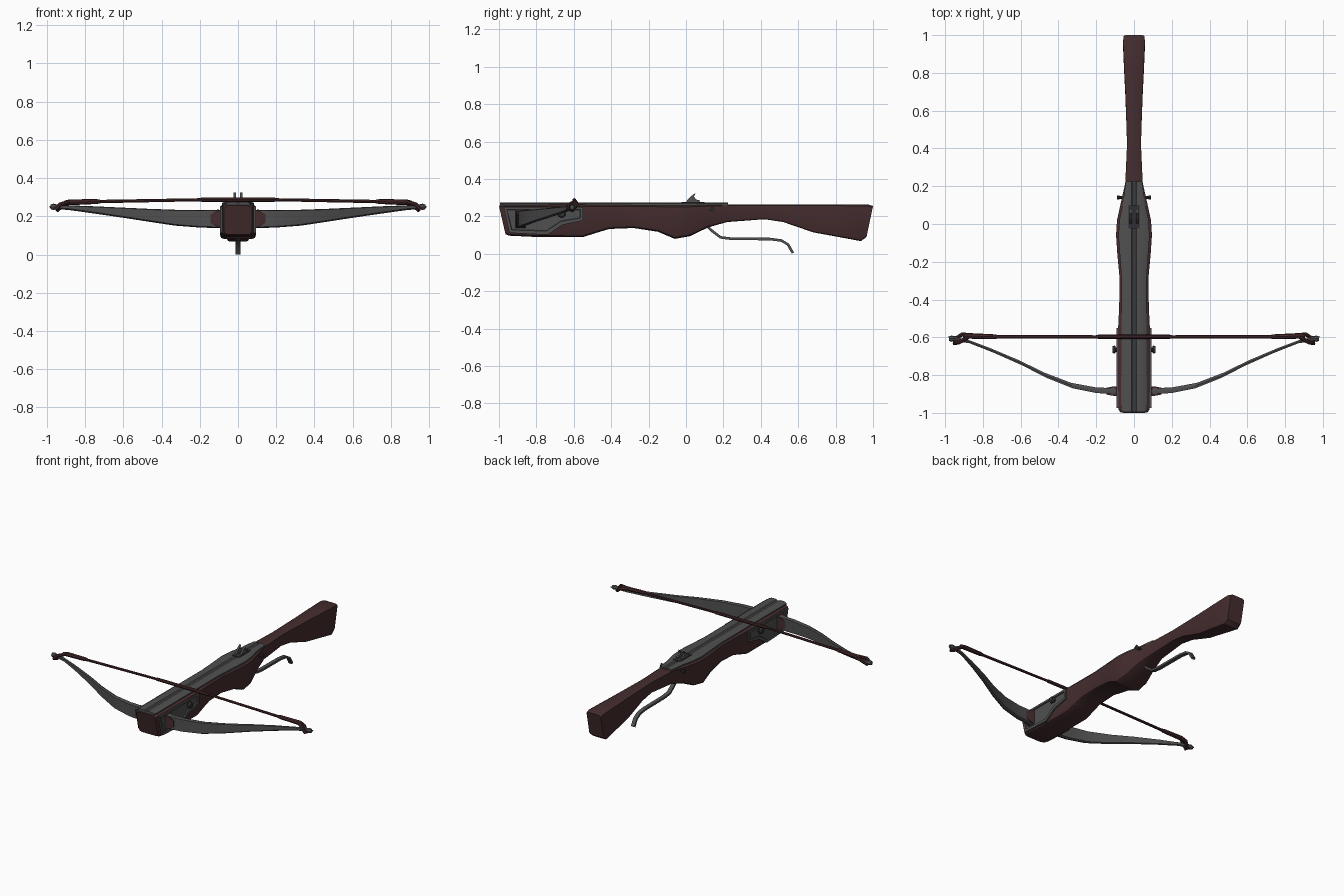
import bpy, bmesh, math
from mathutils import Vector

cube = bpy.data.objects.get("Cube")
if cube:
    bpy.data.objects.remove(cube, do_unlink=True)


def material(name, rgb):
    m = bpy.data.materials.new(name)
    m.use_nodes = True
    m.diffuse_color = (*rgb, 1)
    m.node_tree.nodes["Principled BSDF"].inputs["Base Color"].default_value = (*rgb, 1)
    return m


WOOD = material("dark red wood", (0.06, 0.026, 0.028))
METAL = material("dark grey metal", (0.08, 0.08, 0.08))
CORD = material("dark red cord", (0.062, 0.022, 0.023))
BLACK = material("black steel", (0.03, 0.03, 0.032))


def finish(name, bm, mat):
    bmesh.ops.recalc_face_normals(bm, faces=bm.faces)
    mesh = bpy.data.meshes.new(name)
    bm.to_mesh(mesh)
    bm.free()
    mesh.materials.append(mat)
    ob = bpy.data.objects.new(name, mesh)
    bpy.context.collection.objects.link(ob)
    bpy.ops.object.select_all(action='DESELECT')
    ob.select_set(True)
    bpy.context.view_layer.objects.active = ob
    bpy.ops.object.shade_smooth_by_angle(angle=math.radians(32))
    return ob


def loft(name, rings, mat):
    """Skin a list of equal-length rings and cap both ends."""
    bm = bmesh.new()
    rows = [[bm.verts.new(p) for p in r] for r in rings]
    n = len(rows[0])
    for a, b in zip(rows, rows[1:]):
        for i in range(n):
            j = (i + 1) % n
            bm.faces.new((a[i], a[j], b[j], b[i]))
    bm.faces.new(rows[0])
    bm.faces.new(rows[-1])
    return finish(name, bm, mat)


def tube(name, pts, radii, mat, sides=8):
    pts = [Vector(p) for p in pts]
    rings = []
    for i, p in enumerate(pts):
        d = pts[min(i + 1, len(pts) - 1)] - pts[max(i - 1, 0)]
        u = d.orthogonal().normalized() if i == 0 else (u - d * u.dot(d) / d.dot(d)).normalized()
        v = d.normalized().cross(u)
        angs = [math.tau * k / sides for k in range(sides)]
        rings.append([p + (u * math.cos(a) + v * math.sin(a)) * radii[i] for a in angs])
    return loft(name, rings, mat)


def prism(name, outline, x0, x1, mat, inset=0, depth=0):
    """Extrude a (y, z) outline along x, optionally sinking a panel into the x1 face."""
    bm = bmesh.new()
    a = [bm.verts.new((x0, y, z)) for y, z in outline]
    b = [bm.verts.new((x1, y, z)) for y, z in outline]
    n = len(a)
    bm.faces.new(a[::-1])
    panel = bm.faces.new(b)
    for i in range(n):
        j = (i + 1) % n
        bm.faces.new((a[i], a[j], b[j], b[i]))
    bmesh.ops.recalc_face_normals(bm, faces=bm.faces)
    if inset:
        bmesh.ops.inset_individual(bm, faces=[panel], thickness=inset)
        bmesh.ops.inset_individual(bm, faces=[panel], thickness=0.003, depth=-depth)
    return finish(name, bm, mat)


# Stock: y at top, y at bottom, bottom z, half width
stations = [
    (-1.0, -0.965, 0.105, 0.072), (-0.985, -0.945, 0.097, 0.082),
    (-0.85, -0.82, 0.091, 0.084), (-0.55, -0.55, 0.09, 0.084),
    (-0.47, -0.47, 0.115, 0.08), (-0.41, -0.41, 0.133, 0.078),
    (-0.28, -0.28, 0.138, 0.077), (-0.15, -0.15, 0.118, 0.089),
    (-0.06, -0.06, 0.08, 0.095), (0.02, 0.02, 0.094, 0.09),
    (0.12, 0.12, 0.142, 0.068), (0.22, 0.22, 0.17, 0.046),
    (0.42, 0.42, 0.185, 0.037), (0.53, 0.52, 0.17, 0.04),
    (0.70, 0.68, 0.115, 0.046), (0.82, 0.80, 0.093, 0.052),
    (0.97, 0.935, 0.068, 0.058), (1.0, 0.965, 0.09, 0.054)]
rings = []
for yt, yb, zb, w in stations:
    zt = 0.256 if abs(yt) == 1 else 0.265
    c = w * 0.25
    shape = [(w - c, zt), (w, zt - 0.6 * c), (w, zb + c), (w - 0.3 * c, zb + 0.3 * c), (w - c, zb)]
    shape += [(-x, z) for x, z in shape[::-1]]
    rings.append([(x, yb + (yt - yb) * (z - zb) / (zt - zb), z) for x, z in shape])
loft("stock", rings, WOOD)

# Grooved top rail
rings = []
for y, w in [(-0.995, 0.062), (-0.97, 0.068), (-0.3, 0.066), (-0.18, 0.074), (-0.06, 0.083),
             (0.03, 0.076), (0.12, 0.056), (0.225, 0.044)]:
    half = [(w, 0.255), (w, 0.269), (w - 0.012, 0.275), (0.012, 0.275), (0.006, 0.269)]
    rings.append([(x, y, z) for x, z in half + [(-x, z) for x, z in half[::-1]]])
loft("top_rail", rings, METAL)

# Bow limbs: x, y, bottom z, top z, half thickness
limb = [(0, -0.88, 0.138, 0.234), (0.1, -0.885, 0.138, 0.234), (0.2, -0.88, 0.141, 0.233),
        (0.33, -0.855, 0.151, 0.234), (0.47, -0.80, 0.172, 0.239), (0.6, -0.735, 0.192, 0.245),
        (0.75, -0.67, 0.214, 0.252), (0.88, -0.62, 0.232, 0.257), (0.975, -0.607, 0.24, 0.256)]
limb = [(-x, y, a, b) for x, y, a, b in limb[:0:-1]] + limb
rings = []
for x, y, a, b in limb:
    t = 0.016 - 0.005 * abs(x)
    k = 0.012 * x  # skew so the section follows the curve
    rings.append([(x - k, y - t, a + 0.006), (x, y, a), (x + k, y + t, a + 0.006),
                  (x + k, y + t, b - 0.004), (x, y, b), (x - k, y - t, b - 0.004)])
loft("bow_limbs", rings, METAL)

# Bowstring with thicker served middle
tube("bowstring", [(x, -0.597, 0.29 - 0.018 * abs(x)) for x in (-0.9, -0.2, -0.19, 0.19, 0.2, 0.9)],
     [0.009, 0.008, 0.011, 0.011, 0.008, 0.009], CORD)

side_outline = [(-0.975, 0.25), (-0.945, 0.112), (-0.74, 0.102), (-0.66, 0.155),
                (-0.55, 0.178), (-0.55, 0.25)]
for s, side in ((1, "left"), (-1, "right")):
    # Sunken side plates
    prism(side + "_side_plate", side_outline, s * 0.07, s * 0.093, METAL, 0.02, 0.007)
    # Wooden wedge at the limb root
    loft(side + "_limb_wedge", [
        [(s * x, -0.885 - t, 0.187 - h), (s * x, -0.885 + t, 0.187 - h),
         (s * x, -0.885 + t, 0.187 + h), (s * x, -0.885 - t, 0.187 + h)]
        for x, t, h in ((0.085, 0.026, 0.05), (0.115, 0.024, 0.038), (0.145, 0.018, 0.022))], WOOD)
    # Side screw behind the limb
    tube(side + "_side_screw", [(s * x, -0.665, 0.215) for x in (0.08, 0.098, 0.1, 0.115)],
         [0.012, 0.012, 0.022, 0.018], BLACK, 10)
    # Served string end and loop around the limb tip
    tube(side + "_string_serving", [(s * x, y, z) for x, y, z in
         ((0.72, -0.597, 0.277), (0.74, -0.597, 0.277), (0.88, -0.592, 0.273), (0.905, -0.594, 0.27))],
         [0.009, 0.013, 0.015, 0.012], CORD)
    loop = [(0.87, -0.588, 0.272), (0.91, -0.585, 0.262), (0.945, -0.608, 0.232),
            (0.95, -0.632, 0.24), (0.93, -0.628, 0.262), (0.88, -0.6, 0.275)]
    tube(side + "_string_loop", [(s * x, y, z) for x, y, z in loop], [0.011] * 6, CORD)
    # Limb tip nock
    tube(side + "_limb_nock", [(s * x, -0.607, 0.249) for x in (0.935, 0.955, 0.965, 0.98)],
         [0.012, 0.014, 0.017, 0.012], METAL)
    # Catch prongs holding the string
    prism(side + "_catch_prong", [(0.0, 0.268), (0.005, 0.285), (0.03, 0.31), (0.05, 0.325),
          (0.043, 0.305), (0.055, 0.29), (0.075, 0.285), (0.07, 0.268)],
          s * 0.011, s * 0.024, METAL)

# Catch housing, cross pin and trigger lever
prism("catch_housing", [(-0.025, 0.27), (-0.025, 0.278), (0.1, 0.278), (0.1, 0.27)], -0.028, 0.028, BLACK)
tube("cross_pin", [(x, 0.14, 0.238) for x in (-0.09, -0.076, -0.075, 0.075, 0.076, 0.09)],
     [0.011, 0.011, 0.007, 0.007, 0.011, 0.011], BLACK)
lever = [(0.1, 0.16), (0.14, 0.122), (0.185, 0.088), (0.24, 0.081), (0.45, 0.079), (0.51, 0.071),
         (0.545, 0.05), (0.572, 0.004)]
rings = []
for i, (y, z) in enumerate(lever):
    a, b = lever[max(i - 1, 0)], lever[min(i + 1, len(lever) - 1)]
    d = Vector((b[0] - a[0], b[1] - a[1])).normalized() * 0.007
    rings.append([(x, y - d.y * k, z + d.x * k) for x, k in ((-.013, -1), (.013, -1), (.013, 1), (-.013, 1))])
loft("trigger_lever", rings, METAL)
